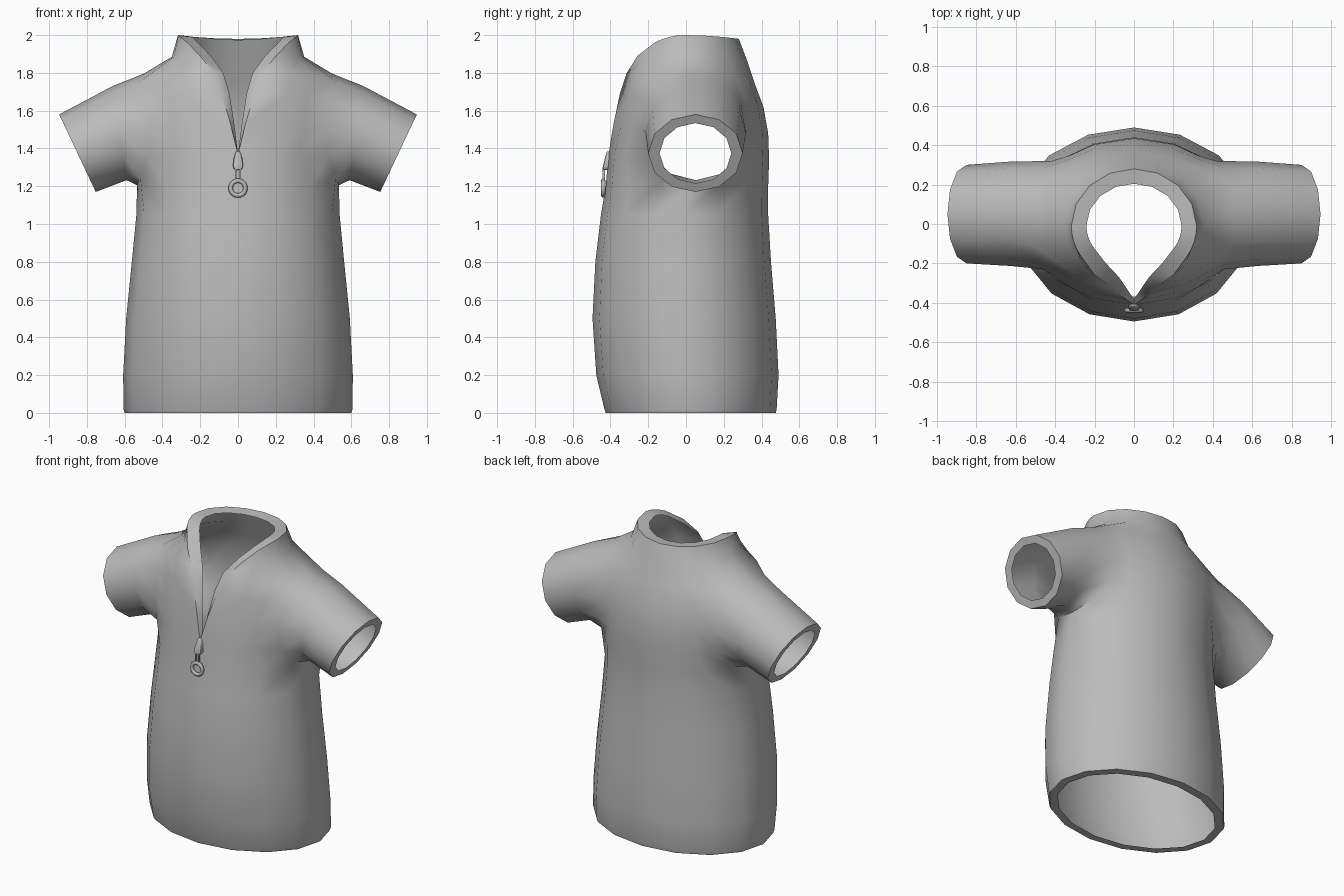
import bpy, bmesh
from math import sin, cos, pi, radians, copysign, tau
from mathutils import Vector

cube = bpy.data.objects.get("Cube")
if cube:
    bpy.data.objects.remove(cube)


def material(name, rgb):
    m = bpy.data.materials.new(name)
    m.use_nodes = True
    m.diffuse_color = (*rgb, 1)
    m.node_tree.nodes["Principled BSDF"].inputs["Base Color"].default_value = (*rgb, 1)
    return m


GREY = material("plain grey", (0.5, 0.5, 0.5))


def finish(name, bm, angle=60, modifiers=()):
    """Turn a bmesh into an object, apply its modifiers and smooth it."""
    mesh = bpy.data.meshes.new(name)
    bm.to_mesh(mesh)
    bm.free()
    ob = bpy.data.objects.new(name, mesh)
    bpy.context.collection.objects.link(ob)
    mesh.materials.append(GREY)
    bpy.ops.object.select_all(action='DESELECT')
    ob.select_set(True)
    bpy.context.view_layer.objects.active = ob
    for kind, settings in modifiers:
        mod = ob.modifiers.new(kind.title(), kind)
        for key, value in settings.items():
            setattr(mod, key, value)
        bpy.ops.object.modifier_apply(modifier=mod.name)
    bpy.ops.object.shade_smooth_by_angle(angle=radians(angle))
    return ob


# Torso rings: half width, front y, back y, front z, side z, back z, neck opening angle
ROWS = [
    (.600, -.425, .475, 0, 0, 0, 0),
    (.606, -.432, .48, .02, .02, .02, 0),
    (.608, -.475, .49, .2, .2, .2, 0),
    (.592, -.495, .475, .5, .5, .5, 0),
    (.562, -.48, .45, .8, .8, .8, 0),
    (.538, -.45, .435, 1.05, 1.05, 1.05, 0),
    (.535, -.425, .435, 1.2, 1.2, 1.2, 0),
    (.53, -.41, .44, 1.37, 1.37, 1.34, 0),
    (.53, -.385, .435, 1.53, 1.5, 1.48, 4.3),
    (.53, -.355, .41, 1.69, 1.65, 1.62, 9.4),
    (.50, -.325, .365, 1.80, 1.79, 1.74, 15),
    (.35, -.315, .325, 1.89, 1.885, 1.86, 35),
    (.318, -.30, .28, 1.962, 2.0, 1.98, 58),
]
COLS = 8
LOW, HIGH = 6, 10      # rows bounding the armhole
TOP = len(ROWS) - 1
ARMHOLE = ([(HIGH, 4)] + [(r, 5) for r in range(HIGH, LOW - 1, -1)]
           + [(LOW, 4)] + [(r, 3) for r in range(LOW, HIGH + 1)])


def ring_point(row, col):
    rx, yf, yb, zf, zs, zb, opening = row
    start = radians(opening)
    half = COLS // 2
    a = start + (pi / 2 - start) * col / half if col < half else pi * col / COLS
    edge = start if col < half else 0
    blend = (cos(a) / cos(edge)) ** 2
    z = zs + ((zf if col < half else zb) - zs) * blend
    x = 0 if a < 1e-6 or col == COLS else rx * sin(a)
    return Vector((x, (yf + yb) / 2 - (yb - yf) / 2 * cos(a), z))


def strip(old, points, closed=False):
    """Join a row of vertices to a new row at the given points."""
    new = [bm.verts.new(p) for p in points]
    for i in range(len(old) - (not closed)):
        j = (i + 1) % len(old)
        bm.faces.new([old[i], new[i], new[j], old[j]])
    return new


# Shirt: one half of torso and sleeve as a single sheet, mirrored
bm = bmesh.new()
grid = {}
for r, row in enumerate(ROWS):
    beside_arm = LOW < r < HIGH
    for c in range(COLS + 1):
        if not (beside_arm and c == 4):
            col = {2: 1.7, 6: 6.3}.get(c, c) if beside_arm else c
            grid[r, c] = bm.verts.new(ring_point(row, col))

# Round off the armhole so that it hugs the torso
loop = [grid[key] for key in ARMHOLE]
for i, v in enumerate(loop):
    t = tau * i / len(loop)
    y = .045 + .275 * copysign(abs(sin(t)) ** .85, sin(t))
    v.co = (.535 * (1 - ((y - .02) / .43) ** 2) ** .37, y, 1.5 + .295 * cos(t))
grid[HIGH, 4].co.x = .5

for r in range(TOP):
    for c in range(COLS):
        if not (LOW <= r < HIGH and c in (3, 4)):
            bm.faces.new([grid[r, c], grid[r, c + 1], grid[r + 1, c + 1], grid[r + 1, c]])

# Sleeve rings: centre, tilted up-vector, half depth; the last is the cuff's inner lip
SLEEVE = [((.625, .052, 1.482), (.035, 0, .25), .265),
          ((.85, .05, 1.375), (.097, 0, .205), .25),
          ((.85, .05, 1.375), (.075, 0, .159), .19)]
for centre, up, depth in SLEEVE:
    angles = [tau * i / len(loop) for i in range(len(loop))]
    loop = strip(loop, [Vector(centre) + Vector(up) * cos(t) + Vector((0, depth * sin(t), 0))
                        for t in angles], closed=True)

# Hem lip
hem = [grid[0, c] for c in range(COLS + 1)]
strip(hem, [(v.co.x * .91, v.co.y * .88, 0) for v in hem])

# Collar lip, running round the neck and down the open front
neck = [grid[TOP, c] for c in range(COLS, -1, -1)]
front = [grid[r, 0] for r in range(TOP - 1, LOW, -1)]
lip = [(v.co.x * .76, v.co.y * .73, v.co.z - .008) for v in neck]
for v, squeeze, back in zip(front, (.72, .6, .52, .5, 1), (.06, .045, .035, .03, .03)):
    lip.append((v.co.x * squeeze, v.co.y + back, v.co.z))
strip(neck + front, lip)

finish("shirt", bm, 55, [('MIRROR', {"use_clip": True, "merge_threshold": .001})])


# Zip slider: a rounded teardrop, narrow at the top and leaning with the chest
bm = bmesh.new()
outline = [(.012, 1.385), (.024, 1.34), (.027, 1.305), (.018, 1.285)]
points = outline + [(-x, z) for x, z in reversed(outline)]
face = bm.faces.new([bm.verts.new((x, -.39, z)) for x, z in points])
extruded = bmesh.ops.extrude_face_region(bm, geom=[face])["geom"]
bmesh.ops.translate(bm, vec=(0, -.055, 0), verts=[g for g in extruded if isinstance(g, bmesh.types.BMVert)])
for v in bm.verts:
    v.co.y += (v.co.z - 1.285) * .25
bmesh.ops.recalc_face_normals(bm, faces=bm.faces)
finish("zip_slider", bm, 40, [('BEVEL', {"width": .009, "segments": 2})])

# Link: two slim bars between slider and pull ring
bm = bmesh.new()
for x in (-.011, .011):
    made = bmesh.ops.create_cube(bm, size=1)["verts"]
    bmesh.ops.scale(bm, vec=(.008, .014, .07), verts=made)
    bmesh.ops.translate(bm, vec=(x, -.435, 1.265), verts=made)
finish("zip_link", bm, 30)

# Pull ring hanging against the chest
bpy.ops.mesh.primitive_torus_add(location=(0, -.438, 1.19), rotation=(pi / 2, 0, 0),
                                 major_radius=.039, minor_radius=.012,
                                 major_segments=20, minor_segments=8)
ring = bpy.context.object
ring.name = "zip_pull_ring"
ring.data.materials.append(GREY)
bpy.ops.object.shade_smooth_by_angle(angle=radians(60))
